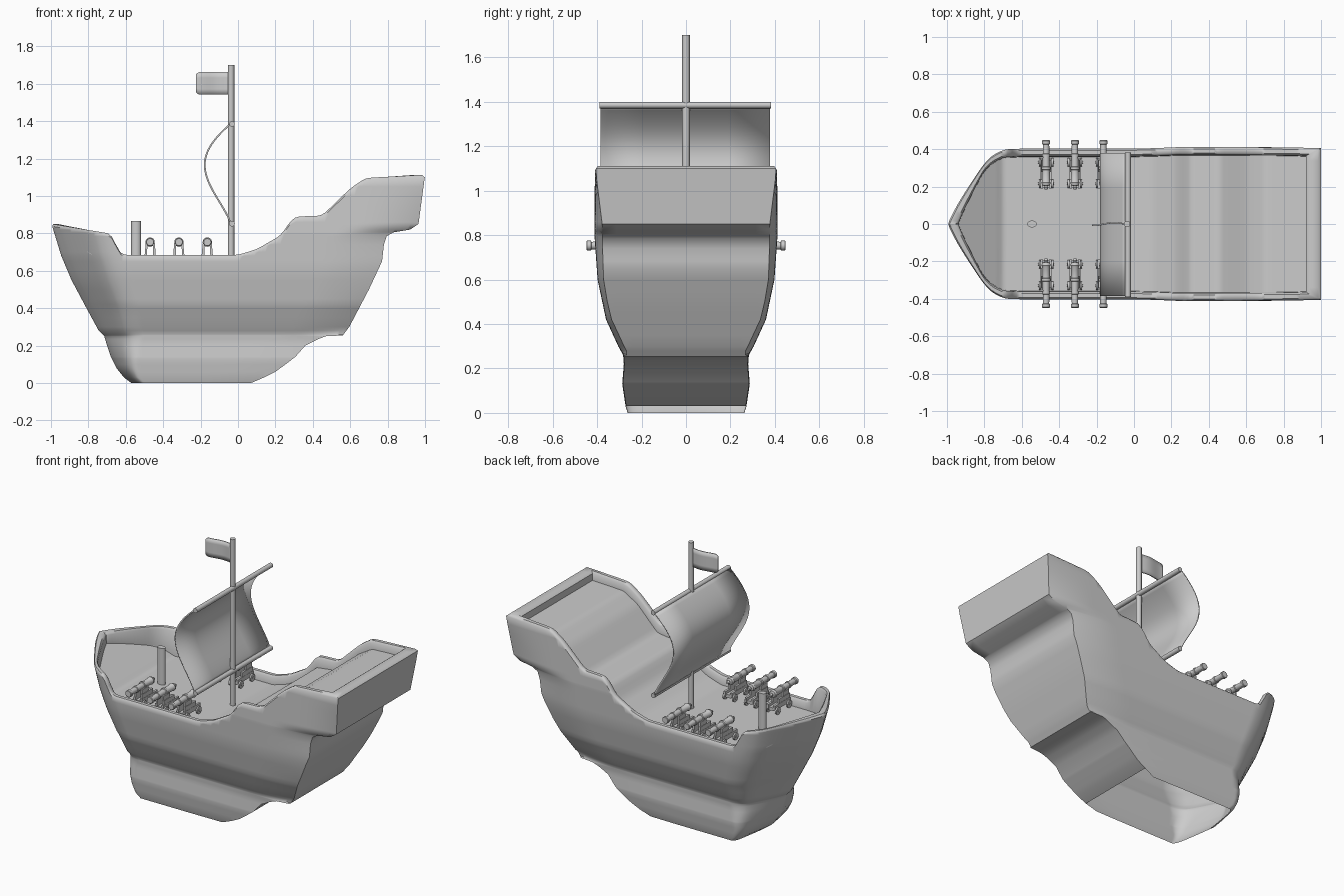
import bpy, bmesh, math
from mathutils import Matrix, Vector

if "Cube" in bpy.data.objects:
    bpy.data.objects.remove(bpy.data.objects["Cube"])


def interp(pts, x):
    if x <= pts[0][0]:
        return pts[0][1]
    for (a, p), (b, q) in zip(pts, pts[1:]):
        if x <= b:
            return p + (q - p) * (x - a) / (b - a)
    return pts[-1][1]


def soft(pts, x, r=0.02):
    r = min(r, max(0, x - pts[0][0]), max(0, pts[-1][0] - x))
    return sum(interp(pts, x + r * k / 2) for k in range(-2, 3)) / 5


def finish(name, bm, mirror=False, solid=0, angle=40):
    me = bpy.data.meshes.new(name)
    bm.to_mesh(me)
    bm.free()
    ob = bpy.data.objects.new(name, me)
    bpy.context.collection.objects.link(ob)
    bpy.ops.object.select_all(action='DESELECT')
    bpy.context.view_layer.objects.active = ob
    ob.select_set(True)
    bpy.ops.object.shade_smooth_by_angle(angle=math.radians(angle))
    if mirror:
        m = ob.modifiers.new("mirror", 'MIRROR')
        m.use_axis = (False, True, False)
        m.merge_threshold = 0.0005
    if solid:
        s = ob.modifiers.new("thickness", 'SOLIDIFY')
        s.thickness = solid
        s.offset = 0
    return ob


def rod(bm, a, b, r, seg=20, r2=None):
    a, b = Vector(a), Vector(b)
    d = b - a
    mat = Matrix.Translation((a + b) / 2) @ d.to_track_quat('Z', 'Y').to_matrix().to_4x4()
    return bmesh.ops.create_cone(bm, cap_ends=True, segments=seg, radius1=r,
                                 radius2=r if r2 is None else r2, depth=d.length, matrix=mat)


def box(bm, c, s):
    bmesh.ops.create_cube(bm, size=1, matrix=Matrix.Translation(c) @ Matrix.Diagonal((*s, 1)))


# Hull lines: bow and stern profiles, half width, sheer and deck heights
BOW = [(0, -.57), (.03, -.61), (.08, -.65), (.14, -.68), (.2, -.7), (.25, -.715), (.28, -.745),
       (.4, -.81), (.55, -.89), (.68, -.945), (.86, -1)]
STERN = [(0, .07), (.03, .14), (.06, .2), (.1, .255), (.14, .307), (.2, .36), (.235, .43), (.25, .47),
         (.254, .56), (.3, .595), (.5, .7), (.65, .77), (.74, .78), (.785, .795), (.805, .83),
         (.82, .92), (.85, .965), (1.11, 1)]
WIDTH = [(0, .262), (.03, .272), (.13, .287), (.22, .28), (.26, .283), (.3, .305), (.42, .36),
         (.6, .398), (.8, .412), (1.12, .41)]
TAPER = [(.25, .01), (.27, .09), (.5, .06), (.75, .08), (.83, .09), (1.05, .02), (1.11, .01)]
SHEER = [(-1, .85), (-.69, .8), (-.67, .79), (-.64, .7), (-.61, .685), (0, .685), (.1, .715),
         (.23, .79), (.29, .88), (.32, .89), (.45, .895), (.6, 1.04), (.68, 1.095), (.75, 1.1), (1, 1.112)]
DECK = [(-1, .82), (-.95, .79), (-.71, .64), (-.705, .63), (0, .63), (.1, .66), (.23, .735),
        (.3, .82), (.46, .84), (.6, .985), (.7, 1.045), (1, 1.06)]
PLAN = [(0, 0), (.03, .085), (.125, .25), (.35, .57), (.55, .83), (.68, .92), (.85, .98), (1, 1)]
BOWLEN = [(0, .06), (.25, .2), (.4, .28), (.6, .33), (.85, .36)]
LEVELS = sorted({round(z, 3) for z, _ in BOW + STERN + WIDTH} | {.35, .45, .7, .9, .95, 1.0, 1.05})
XM = -.25


def half_width(x, z):
    xb, xs = interp(BOW, z), interp(STERN, z)
    y = interp(WIDTH, z) * soft(PLAN, min(1, (x - xb) / interp(BOWLEN, z)), .08)
    k = min(1, max(0, (x - xs + .3) / .3))
    return y * (1 - interp(TAPER, z) * k * k)


def column(fx, fy=1.0):
    top = .7
    for _ in range(30):
        top = soft(SHEER, fx(top))
    pts = []
    for z in LEVELS:
        z = min(z, top - .012)
        pts.append((fx(z), half_width(fx(z), z) * fy, z))
    x = fx(top)
    y = half_width(x, top) * fy
    # rounded rim, inner wall, deck
    ease = lambda k: x + k * (.045 * max(0, -.8 - x) / .2 - .08 * max(0, x - .8) / .2)
    ins = lambda d: max(0, y - d) if fy == 1 else min(y, half_width(x, top) - d)
    for k, d, z in ((.2, .01, top), (.8, .032, top), (1, .042, top - .012)):
        pts.append((ease(k), ins(d), z))
    zd = min(soft(DECK, ease(1), .01), top - .02)
    pts.append((ease(1), ins(.045), zd))
    pts.append((ease(1), 0, zd))
    return pts


cols = []
for i in range(48):
    t = (i / 48) ** 1.35
    cols.append(column(lambda z: interp(BOW, z) + t * (XM - interp(BOW, z))))
for i in range(64):
    X = XM + (1 - XM) * i / 63
    cols.append(column(lambda z: min(X, interp(STERN, z))))
side = len(cols) - 1
for i in range(1, 7):
    cols.append(column(lambda z: interp(STERN, z), 1 - i / 6))

# Hull with open bottom
bm = bmesh.new()
grid = [[bm.verts.new(p) for p in c] for c in cols]
for i in range(len(grid) - 1):
    for j in range(len(grid[0]) - 1):
        if i >= side and LEVELS[min(j, len(LEVELS) - 1)] < .03:
            continue
        bm.faces.new((grid[i][j], grid[i][j + 1], grid[i + 1][j + 1], grid[i + 1][j]))
bmesh.ops.remove_doubles(bm, verts=bm.verts, dist=.0004)
bmesh.ops.dissolve_degenerate(bm, edges=bm.edges, dist=.0002)
finish("hull", bm, mirror=True, angle=48)

# Mast, yards and bow post
bm = bmesh.new()
rod(bm, (-.037, 0, .62), (-.037, 0, 1.7), .017)
finish("mast", bm)
for name, z in (("upper_yard", 1.385), ("lower_yard", .852)):
    bm = bmesh.new()
    rod(bm, (-.032, -.39, z), (-.032, .382, z), .015)
    finish(name, bm)
bm = bmesh.new()
rod(bm, (0, 0, .62), (0, 0, .865), .026)
bmesh.ops.scale(bm, vec=(1, .7, 1), verts=bm.verts)
bmesh.ops.translate(bm, vec=(-.545, 0, 0), verts=bm.verts)
finish("bow_post", bm)


def sheet(name, f, nu, nv, thick):
    bm = bmesh.new()
    g = [[bm.verts.new(f(u / nu, v / nv)) for v in range(nv + 1)] for u in range(nu + 1)]
    for u in range(nu):
        for v in range(nv):
            bm.faces.new((g[u][v], g[u + 1][v], g[u + 1][v + 1], g[u][v + 1]))
    finish(name, bm, solid=thick)


# Billowing sail and waving flag with rounded free end
sheet("sail", lambda u, v: (-.04 - .138 * math.sin(math.pi * v ** 1.3) ** .95,
                            -.385 + .764 * u, .855 + .53 * v), 4, 28, .009)


def flag(u, v):
    h = .06 - .012 * max(0, (u - .88) / .12) ** 2
    return (-.05 - .175 * u, .007 * math.sin(u * 5), 1.602 + h * (2 * v - 1))


sheet("flag", flag, 18, 4, .008)

# Cannons: banded barrel on a stepped carriage with four wheels, mirrored to both sides
BARREL = [(.185, 0), (.185, .008), (.195, .012), (.203, .008), (.207, .021), (.222, .025), (.228, .021),
          (.29, .02), (.292, .025), (.305, .025), (.307, .019), (.36, .018), (.362, .022), (.374, .022),
          (.376, .018), (.425, .017), (.428, .022), (.445, .022), (.448, .019), (.448, 0)]
for n, cx in enumerate((-.47, -.316, -.164)):
    bm = bmesh.new()
    ring = [bm.verts.new((cx, y, .753 + r)) for y, r in BARREL]
    edges = [bm.edges.new(e) for e in zip(ring, ring[1:])]
    bmesh.ops.spin(bm, geom=ring + edges, cent=(cx, 0, .753), axis=(0, 1, 0),
                   angle=math.tau, steps=18, use_merge=True)
    bmesh.ops.remove_doubles(bm, verts=bm.verts, dist=.0003)
    bmesh.ops.recalc_face_normals(bm, faces=bm.faces)
    finish("cannon_barrel_%d" % (n + 1), bm, mirror=True)

    bm = bmesh.new()
    box(bm, (cx, .27, .663), (.036, .15, .02))
    for s in (-1, 1):
        box(bm, (cx + s * .023, .27, .675), (.014, .16, .03))
        box(bm, (cx + s * .022, .29, .703), (.013, .11, .03))
        box(bm, (cx + s * .02, .31, .731), (.011, .065, .03))
    for y in (.215, .33):
        rod(bm, (cx - .042, y, .653), (cx + .042, y, .653), .007, 10)
        for s in (-1, 1):
            rod(bm, (cx + s * .029, y, .653), (cx + s * .039, y, .653), .023, 16)
    finish("cannon_carriage_%d" % (n + 1), bm, mirror=True)
